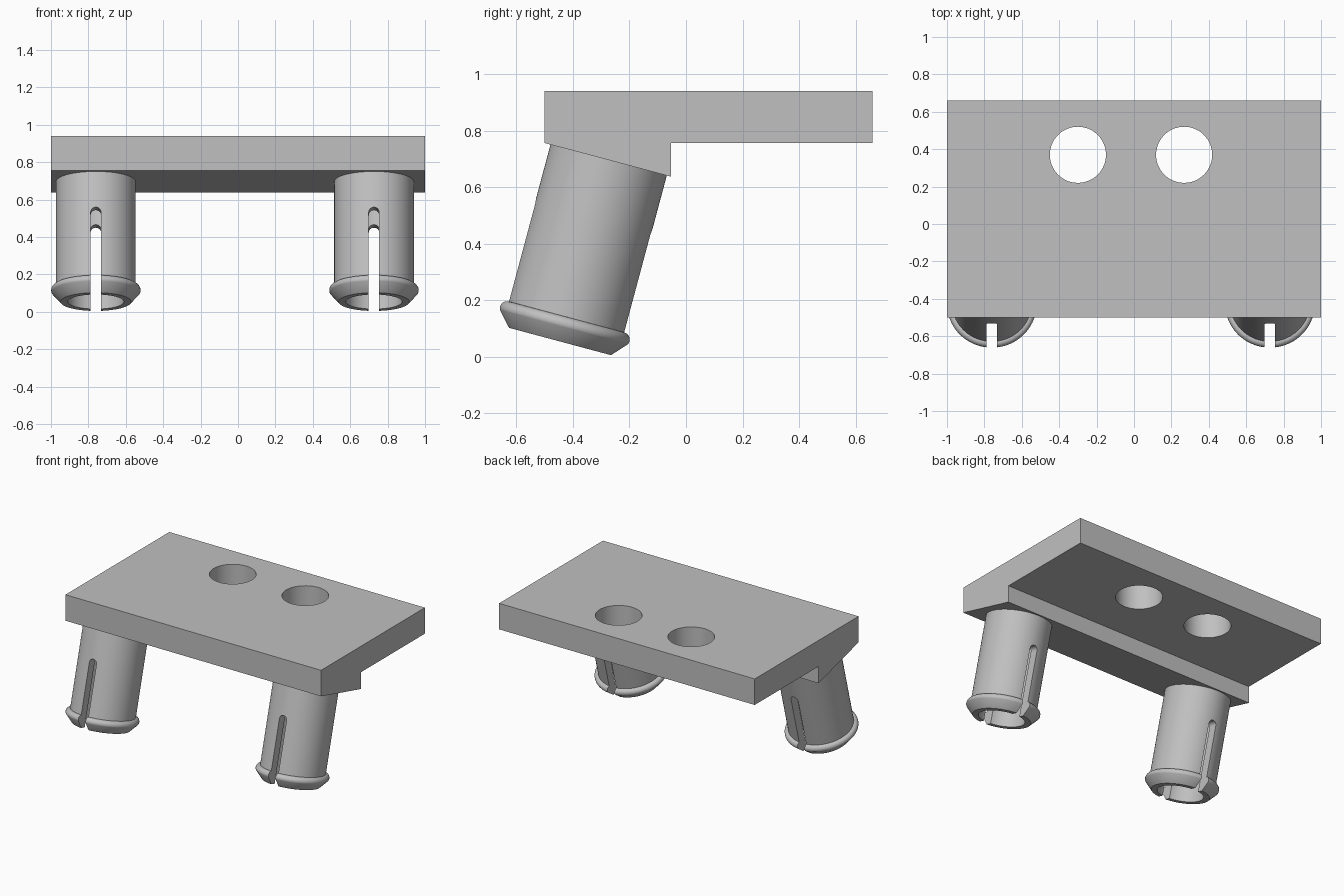
import bpy, bmesh, math
from mathutils import Matrix, Vector

cube = bpy.data.objects.get("Cube")
if cube:
    bpy.data.objects.remove(cube, do_unlink=True)

grey = bpy.data.materials.new("light grey plastic")
grey.use_nodes = True
colour = (0.53, 0.53, 0.53, 1)
grey.diffuse_color = colour
grey.node_tree.nodes["Principled BSDF"].inputs["Base Color"].default_value = colour

TILT = math.radians(-15)


def make(name, bm):
    bmesh.ops.recalc_face_normals(bm, faces=bm.faces)
    mesh = bpy.data.meshes.new(name)
    bm.to_mesh(mesh)
    bm.free()
    mesh.materials.append(grey)
    obj = bpy.data.objects.new(name, mesh)
    bpy.context.collection.objects.link(obj)
    return obj


def prism(name, outline, axis, start, depth):
    """Extrude an outline of 3D points along an axis."""
    bm = bmesh.new()
    axis = Vector(axis)
    face = bm.faces.new([bm.verts.new(Vector(p) + axis * start) for p in outline])
    ext = bmesh.ops.extrude_face_region(bm, geom=[face])["geom"]
    verts = [v for v in ext if isinstance(v, bmesh.types.BMVert)]
    bmesh.ops.translate(bm, verts=verts, vec=axis * depth)
    return make(name, bm)


def arc(cx, cy, r, a0, a1, n):
    return [(cx + r * math.cos(math.radians(a0 + (a1 - a0) * i / n)),
             cy + r * math.sin(math.radians(a0 + (a1 - a0) * i / n)))
            for i in range(n + 1)]


def activate(obj):
    bpy.ops.object.select_all(action="DESELECT")
    obj.select_set(True)
    bpy.context.view_layer.objects.active = obj


def cut(obj, cutter):
    mod = obj.modifiers.new("cut", "BOOLEAN")
    mod.operation = "DIFFERENCE"
    mod.solver = "EXACT"
    mod.object = cutter
    activate(obj)
    bpy.ops.object.modifier_apply(modifier=mod.name)
    bpy.data.objects.remove(cutter, do_unlink=True)


def smooth(obj):
    activate(obj)
    bpy.ops.object.shade_smooth_by_angle(angle=math.radians(30))


# Plate with the sloping wedge under its front
side = [(-0.5, 0.94), (0.66, 0.94), (0.66, 0.756), (-0.053, 0.756),
        (-0.053, 0.637), (-0.5, 0.756)]
plate = prism("plate", [(0, y, z) for y, z in side], (1, 0, 0), -1, 2)

# Two round through holes
for x in (-0.3, 0.268):
    ring = [(px, py, 0) for px, py in arc(x, 0.37, 0.15, 0, 360, 64)[:-1]]
    cut(plate, prism("hole_cutter", ring, (0, 0, 1), 0.5, 0.7))
smooth(plate)


# Hollow split pegs with a rounded snap lip and a tapered tip
def peg(name, x):
    lip = [(r, z) for r, z in arc(0.213, -0.6, 0.026, 80, -25, 10)]
    profile = [(0, 0.012), (0.213, 0.012), (0.213, -0.574)] + lip + [
        (0.189, -0.664), (0.15, -0.664), (0.15, -0.004), (0, -0.004)]
    bm = bmesh.new()
    verts = [bm.verts.new((r, 0, z)) for r, z in profile]
    edges = [bm.edges.new(pair) for pair in zip(verts, verts[1:])]
    bmesh.ops.spin(bm, geom=verts + edges, axis=(0, 0, 1), cent=(0, 0, 0),
                   angle=math.tau, steps=72, use_duplicate=False)
    bmesh.ops.remove_doubles(bm, verts=bm.verts, dist=0.0001)
    obj = make(name, bm)

    # Front-to-back slot with a round upper end
    w = 0.028
    slot = [(-w, 0, -0.8), (w, 0, -0.8)]
    slot += [(px, 0, pz) for px, pz in arc(0, -0.225, w, 0, 180, 12)]
    cut(obj, prism("slot_cutter", slot, (0, 1, 0), -0.4, 0.8))
    smooth(obj)
    obj.matrix_world = (Matrix.Translation((x, -0.274, 0.695))
                        @ Matrix.Rotation(TILT, 4, "X"))


peg("right_peg", -0.76)
peg("left_peg", 0.727)
